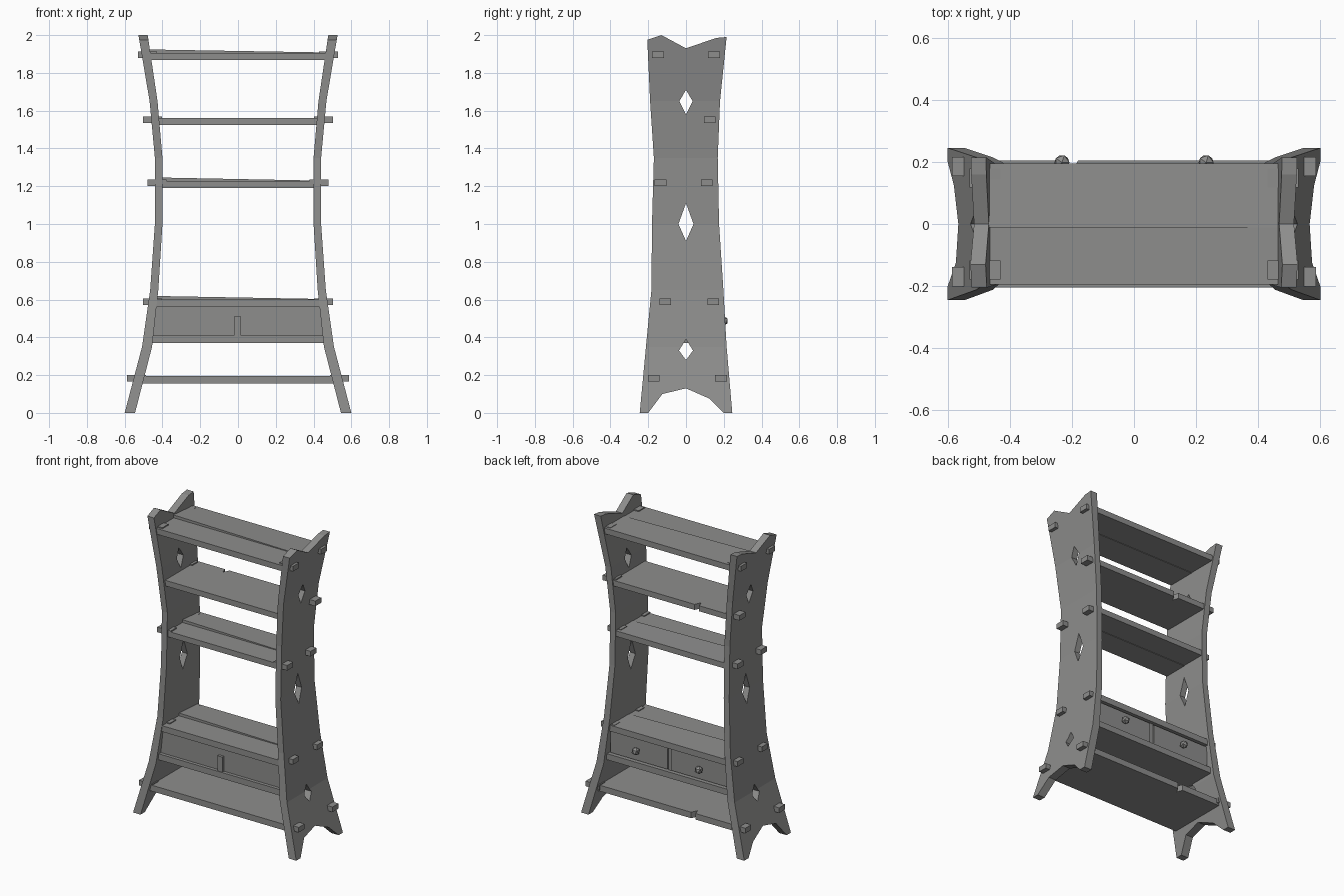
import bpy, bmesh
from mathutils import Vector

if "Cube" in bpy.data.objects:
    bpy.data.objects.remove(bpy.data.objects["Cube"])

wood = bpy.data.materials.new("grey_wood")
wood.use_nodes = True
GREY = (0.27, 0.27, 0.265, 1)
wood.diffuse_color = GREY
wood.node_tree.nodes["Principled BSDF"].inputs["Base Color"].default_value = GREY

# Bowed side panels: (height, outer x, inner x, front y, back y)
BOW = [(0, .60, .545, -.245, .245), (.35, .508, .455, -.212, .215),
       (.65, .465, .422, -.183, .198), (1, .44, .40, -.18, .175),
       (1.35, .44, .40, -.17, .168), (1.65, .468, .426, -.19, .18),
       (2, .527, .478, -.205, .217)]


def bow(z, col):
    for a, b in zip(BOW, BOW[1:]):
        if z <= b[0]:
            break
    t = (z - a[0]) / (b[0] - a[0])
    return a[col] + t * (b[col] - a[col])


def finish(bm, name):
    bmesh.ops.recalc_face_normals(bm, faces=bm.faces[:])
    mesh = bpy.data.meshes.new(name)
    bm.to_mesh(mesh)
    bm.free()
    mesh.materials.append(wood)
    ob = bpy.data.objects.new(name, mesh)
    bpy.context.collection.objects.link(ob)
    return ob


def prism(points, shift):
    bm = bmesh.new()
    face = bm.faces.new([bm.verts.new(p) for p in points])
    out = bmesh.ops.extrude_face_region(bm, geom=[face])["geom"]
    moved = [v for v in out if isinstance(v, bmesh.types.BMVert)]
    bmesh.ops.translate(bm, verts=moved, vec=shift)
    return bm


def box(name, x0, x1, y0, y1, z0, z1):
    pts = [(x0, y0, z0), (x1, y0, z0), (x1, y1, z0), (x0, y1, z0)]
    return finish(prism(pts, (0, 0, z1 - z0)), name)


# Diamond cutters running through both sides
cutters = []
for low, mid, high, half in [(.28, .33, .39, .037), (.91, 1.0, 1.11, .04),
                             (1.58, 1.65, 1.71, .035)]:
    pts = [(-1, 0, low), (-1, half, mid), (-1, 0, high), (-1, -half, mid)]
    cut = finish(prism(pts, (2, 0, 0)), "diamond_cutter")
    cut.hide_render = True
    cut.hide_set(True)
    cutters.append(cut)


# Side panels with arched feet and a notched crown
def side_panel(name, sign):
    levels = BOW[1:-1]
    outline = [(.2, 0), (.245, 0)] + [(r[4], r[0]) for r in levels]
    outline += [(.215, 1.99), (.16, 1.985), (0, 1.93), (-.13, 2), (-.205, 1.975)]
    outline += [(r[3], r[0]) for r in reversed(levels)]
    outline += [(-.245, 0), (-.2, 0), (-.125, .1), (0, .13), (.125, .075)]
    bm = prism([(0, y, z) for y, z in outline], (1, 0, 0))
    for row in levels:
        bmesh.ops.bisect_plane(bm, geom=bm.verts[:] + bm.edges[:] + bm.faces[:],
                               dist=1e-5, plane_co=(0, 0, row[0]), plane_no=(0, 0, 1))
    for v in bm.verts:
        v.co.x = sign * bow(v.co.z, 1 if v.co.x > .5 else 2)
    ob = finish(bm, name)
    for cut in cutters:
        mod = ob.modifiers.new("diamond_hole", "BOOLEAN")
        mod.object = cut
        mod.solver = "EXACT"


side_panel("left_side", 1)
side_panel("right_side", -1)


# Shelf boards; the back edge can have a split, one corner can be warped up
def board(name, y0, y1, z0, z1, split=False, warp=0):
    x = bow((z0 + z1) / 2, 2) + .012
    back = [(x, y1), (-x, y1)]
    if split:
        back[1:1] = [(-.18, y1), (-.2, y1 - .04), (-.215, y1)]
    pts = [(-x, y0, z0), (x, y0, z0)] + [(px, py, z0) for px, py in back]
    bm = prism(pts, (0, 0, z1 - z0))
    for v in bm.verts:
        if v.co.x < 0 and v.co.y == y0 or (v.co - Vector((-x, y0, z1))).length < 1e-4:
            v.co.z += warp
    finish(bm, name)


# Each shelf: bottom, top, half depth, two planks, peg positions, peg reach
SHELVES = [("bottom_shelf", .155, .195, .205, False, (-.17, .185), .587),
           ("drawer_top_shelf", .56, .6, .186, True, (-.11, .145), .502),
           ("middle_shelf", 1.19, 1.227, .165, True, (-.135, .11), .478),
           ("upper_shelf", 1.525, 1.562, .168, False, (.125,), .503),
           ("top_shelf", 1.867, 1.905, .195, True, (-.148, .148), .53)]

for name, z0, z1, depth, planks, pegs, reach in SHELVES:
    if planks:
        board(name + "_front_plank", -depth, .002, z0, z1)
        board(name + "_back_plank", -.012, depth, z0 + .003, z1 + .003, warp=.016)
    else:
        board(name, -depth, depth, z0, z1, split=True)
    # Pegs that lock the shelf through the sides
    zc = (z0 + z1) / 2
    for y in pegs:
        for sign in (-1, 1):
            ends = sorted((sign * (reach - .1), sign * reach))
            box(name + "_peg", *ends, y - .031, y + .031, zc - .008, zc + .026)

# Drawer case: floor, front panel and centre strip
board("drawer_floor", -.192, .19, .37, .41)
box("drawer_front_panel", -.447, .447, -.17, -.15, .405, .565)
box("centre_strip", -.02, .016, -.188, -.165, .405, .51)
box("drawer_divider", -.012, .012, -.15, .165, .405, .565)

# Two drawers with faceted knobs at the back
for sign in (-1, 1):
    ends = sorted((sign * .015, sign * .436))
    box("drawer", *ends, -.1, .172, .415, .556)
    bm = bmesh.new()
    bmesh.ops.create_icosphere(bm, subdivisions=1, radius=.027)
    bmesh.ops.translate(bm, verts=bm.verts[:], vec=(sign * .232, .198, .487))
    finish(bm, "drawer_knob")
